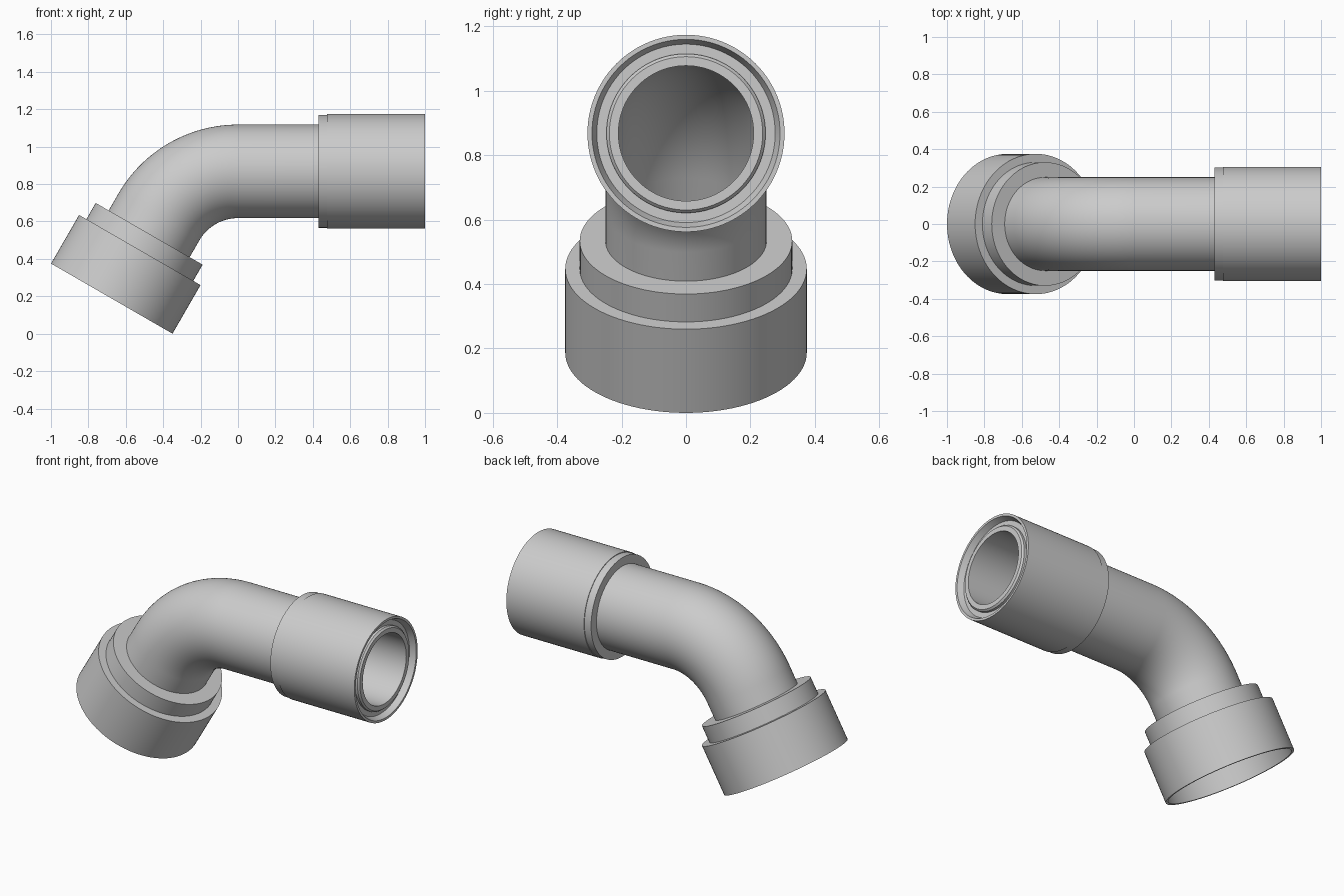
import bpy, bmesh, math
from mathutils import Vector

if "Cube" in bpy.data.objects:
    bpy.data.objects.remove(bpy.data.objects["Cube"])

SIDES = 96
AXIS_Z = 0.868            # height of the straight leg
BEND_R = 0.4886           # centreline radius of the elbow
BEND = math.radians(60)
ARC = BEND_R * BEND
END = ARC + 0.5036        # path distance of the lower end

grey = bpy.data.materials.new("light_grey")
grey.use_nodes = True
colour = (0.6, 0.6, 0.6, 1)
grey.diffuse_color = colour
grey.node_tree.nodes["Principled BSDF"].inputs["Base Color"].default_value = colour


def frame(s):
    """Centre and in-plane normal at distance s (negative = along +x)."""
    a = min(max(s / BEND_R, 0), BEND)
    normal = Vector((-math.sin(a), 0, math.cos(a)))
    tangent = Vector((-math.cos(a), 0, -math.sin(a)))
    centre = Vector((0, 0, AXIS_Z - BEND_R)) + normal * BEND_R
    straight = s if s < 0 else max(s - ARC, 0)
    return centre + tangent * straight, normal


def sweep(name, profile):
    """Turn a closed (distance, radius) profile around the pipe path."""
    bm = bmesh.new()
    rings = []
    for s, r in profile:
        centre, normal = frame(s)
        ring = []
        for i in range(SIDES):
            t = math.tau * i / SIDES
            offset = normal * math.cos(t) + Vector((0, 1, 0)) * math.sin(t)
            ring.append(bm.verts.new(centre + offset * r))
        rings.append(ring)
    for k, ring in enumerate(rings):
        other = rings[(k + 1) % len(rings)]
        for i in range(SIDES):
            j = (i + 1) % SIDES
            bm.faces.new((ring[i], ring[j], other[j], other[i]))
    bmesh.ops.recalc_face_normals(bm, faces=bm.faces)
    mesh = bpy.data.meshes.new(name)
    bm.to_mesh(mesh)
    bm.free()
    mesh.materials.append(grey)
    obj = bpy.data.objects.new(name, mesh)
    bpy.context.collection.objects.link(obj)
    bpy.ops.object.select_all(action='DESELECT')
    obj.select_set(True)
    bpy.context.view_layer.objects.active = obj
    bpy.ops.object.shade_smooth_by_angle(angle=math.radians(25))
    return obj


# Elbow pipe: outer wall down the path, bore back up, bevelled mouth
bend = [ARC * i / 32 for i in range(33)]
outer = [(-0.98, 0.247), (-0.43, 0.25)] + [(s, 0.25) for s in bend] + [(END - 0.28, 0.25)]
bore = [(END - 0.28, 0.21)] + [(s, 0.21) for s in reversed(bend)]
sweep("elbow_pipe", outer + bore + [(-0.99, 0.21), (-0.99, 0.238)])

# Upper sleeve: stepped shoulder, thin lip and shallow recess round the mouth
sweep("upper_sleeve", [
    (-0.43, 0.24), (-0.43, 0.302), (-0.475, 0.302), (-0.475, 0.306),
    (-1.0, 0.306), (-1.0, 0.292), (-0.965, 0.277), (-0.965, 0.24)])

# Lower socket: two stepped collars with an open cup beneath
sweep("lower_socket", [
    (END - 0.4, 0.24), (END - 0.4, 0.33), (END - 0.3, 0.33), (END - 0.3, 0.375),
    (END, 0.375), (END, 0.36), (END - 0.28, 0.355), (END - 0.28, 0.24)])
